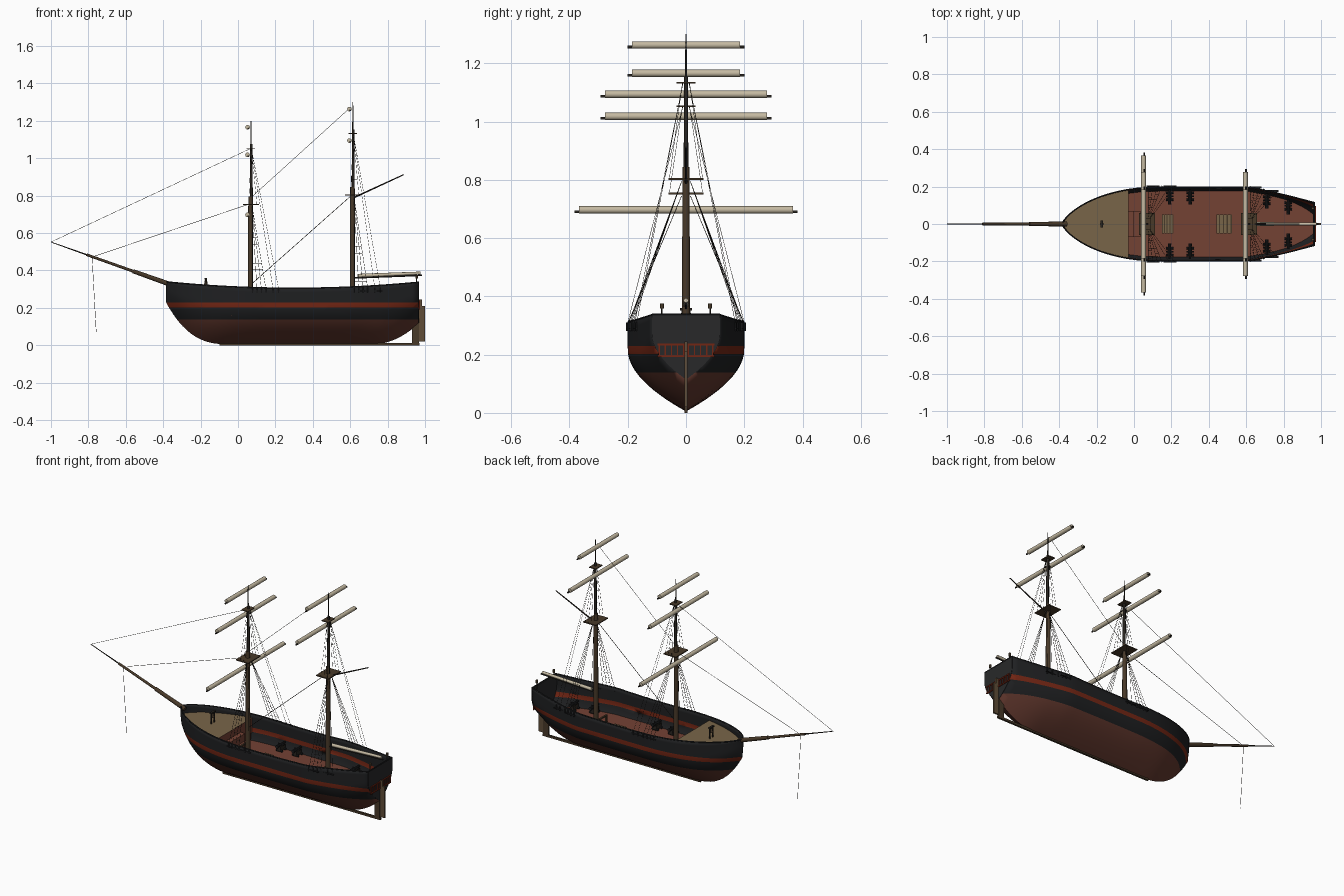
import bpy, bmesh, math
from mathutils import Vector, Matrix

if "Cube" in bpy.data.objects:
    bpy.data.objects.remove(bpy.data.objects["Cube"])

def material(name, rgb):
    m = bpy.data.materials.new(name)
    m.diffuse_color = (*rgb, 1)
    m.use_nodes = True
    m.node_tree.nodes["Principled BSDF"].inputs["Base Color"].default_value = m.diffuse_color
    return m

BLACK = material("black_paint", (.0135, .0142, .0155))
RUST = material("rust_bottom", (.118, .038, .026))
RED = material("red_stripe", (.17, .019, .007))
DECK = material("red_brown_deck", (.175, .054, .034))
TAN = material("tan_planks", (.19, .13, .066))
SAIL = material("furled_canvas", (.56, .49, .36))
WOOD = material("brown_wood", (.065, .041, .022))
RUDDER = material("rudder_brown", (.115, .075, .04))
DARK = material("dark_spar", (.022, .018, .014))
GREY = material("dark_grey_transom", (.021, .0215, .0225))

def finish(name, bm, mats, smooth=True):
    me = bpy.data.meshes.new(name)
    bm.to_mesh(me)
    bm.free()
    for m in mats:
        me.materials.append(m)
    if smooth:
        me.polygons.foreach_set("use_smooth", [True] * len(me.polygons))
        me.set_sharp_from_angle(angle=math.radians(35))
    ob = bpy.data.objects.new(name, me)
    bpy.context.collection.objects.link(ob)
    return ob

def rods(name, mat, segs, n=12):
    """Each seg is (start, end, radius) or (start, end, radius, end radius)."""
    bm = bmesh.new()
    for a, b, r, *e in segs:
        a, b = Vector(a), Vector(b)
        d = b - a
        M = Matrix.Translation((a + b) / 2) @ d.to_track_quat('Z', 'Y').to_matrix().to_4x4()
        bmesh.ops.create_cone(bm, cap_ends=True, segments=n, radius1=r,
                              radius2=e[0] if e else r, depth=d.length, matrix=M)
    return finish(name, bm, [mat])

def boxes(name, mat, items):
    """Each item is (low corner, high corner)."""
    bm = bmesh.new()
    for lo, hi in items:
        lo, hi = Vector(lo), Vector(hi)
        M = Matrix.Translation((lo + hi) / 2) @ Matrix.Diagonal((*(hi - lo), 1))
        bmesh.ops.create_cube(bm, size=1, matrix=M)
    return finish(name, bm, [mat], False)

# Hull lines: sheer, keel and half breadth along x
BOW, STERN, DECK_Z = -.385, .965, .16

def sheer(x):
    return .305 + .073 * (x - .3) ** 2

def keel(x):
    z = .005
    if x < -.03:
        z += .225 * ((-.03 - x) / .355) ** 2.9
    if x > .72:
        z += .11 * ((x - .72) / .245) ** 2
    return z

def beam(x):
    if x < .15:
        return .2 * max(0, 1 - ((.15 - x) / .535) ** 2.2) ** .7
    return .2 - .083 * max(0, (x - .6) / .365) ** 1.2

def half(x, z):
    s = min(max((z - keel(x)) / (sheer(x) - keel(x)), 0), 1)
    return beam(x) * (1 - (1 - min(s / .7, 1)) ** 1.9)

xs = [BOW + .535 * (i / 22) ** 2 for i in range(23)] + [.15 + .815 * i / 24 for i in range(1, 25)]

# Hull shell, painted in height bands
bm = bmesh.new()
N = 18
grid = []
for x in xs:
    row = []
    for j in range(-N, N + 1):
        z = keel(x) + (sheer(x) - keel(x)) * (abs(j) / N) ** 1.3
        row.append(bm.verts.new((x, math.copysign(half(x, z), j), z)))
    grid.append(row)
for a, b in zip(grid, grid[1:]):
    for j in range(2 * N):
        bm.faces.new((a[j], a[j + 1], b[j + 1], b[j]))
bmesh.ops.remove_doubles(bm, verts=bm.verts, dist=1e-5)
for z in (.139, .203, .23):
    bmesh.ops.bisect_plane(bm, geom=bm.verts[:] + bm.edges[:] + bm.faces[:],
                           plane_co=(0, 0, z), plane_no=(0, 0, 1))
for f in bm.faces:
    z = f.calc_center_median().z
    f.material_index = 1 if z < .139 else 2 if .203 < z < .23 else 0
hull = finish("hull", bm, [BLACK, RUST, RED])
mod = hull.modifiers.new("thickness", 'SOLIDIFY')
mod.thickness, mod.offset = .006, -1

# Transom plate
bm = bmesh.new()
ring = []
for j in range(-N, N + 1):
    z = keel(STERN) + (sheer(STERN) - keel(STERN)) * (abs(j) / N) ** 1.3
    ring.append(bm.verts.new((STERN + .002, math.copysign(half(STERN, z), j), z)))
face = bm.faces.new(ring)
ext = bmesh.ops.extrude_face_region(bm, geom=[face])
bmesh.ops.translate(bm, vec=(-.01, 0, 0), verts=[v for v in ext["geom"] if isinstance(v, bmesh.types.BMVert)])
bmesh.ops.recalc_face_normals(bm, faces=bm.faces)
finish("transom", bm, [GREY], False)

# Stern windows: red frames with bars
X0, X1 = STERN + .001, STERN + .007
bars = [((X0, -.097, z), (X1, .097, z + .007)) for z in (.192, .232)]
for s in (-1, 1):
    bars += [((X0, s * y - .002, .193), (X1, s * y + .002, .238)) for y in (.008, .029, .05, .071, .092)]
boxes("stern_windows", RED, bars)

# Rail along the hull top
rail = []
for s in (-1, 1):
    pts = [(x, s * (beam(x) - .003), sheer(x)) for x in xs]
    rail += [(a, b, .0038) for a, b in zip(pts, pts[1:])]
rail.append(((STERN, -beam(STERN), sheer(STERN)), (STERN, beam(STERN), sheer(STERN)), .004))
rods("cap_rail", BLACK, rail, 8)

# Decks follow the hull outline
def deck(name, mat, x0, x1, z):
    bm = bmesh.new()
    px = [x for x in xs if x0 < x < x1 and half(x, z) > .01] + [x1]
    if x0 > BOW:
        px.insert(0, x0)
    side = [(x, half(x, z) - .004) for x in px]
    loop = [(x, -y, z) for x, y in side] + [(x, y, z) for x, y in reversed(side)]
    bm.faces.new([bm.verts.new(p) for p in loop])
    finish(name, bm, [mat], False)

deck("main_deck", DECK, -.04, STERN - .008, DECK_Z)
deck("forecastle_deck", TAN, BOW, -.03, .29)
boxes("forecastle_bulkhead", DECK, [((-.036, -.17, DECK_Z), (-.03, .17, .2895)),
                                    ((-.036, -.178, .2), (-.03, .178, .2895))])
boxes("forecastle_steps", DECK, [((-.03, -.07, DECK_Z), (0, .07, .245)), ((0, -.07, DECK_Z), (.035, .07, .2))])

# Keel, sternpost, rudder
boxes("keel", WOOD, [((-.1, -.006, 0), (.97, .006, .013))])
boxes("sternpost", WOOD, [((.93, -.006, .01), (.967, .006, .13))])
boxes("rudder", RUDDER, [((.969, -.005, .02), (1, .005, .21)), ((.969, -.005, .21), (.985, .005, .245))])

# Deck gratings
for name, x, w in (("fore_grating", .18, .03), ("main_grating", .482, .042)):
    n = 4
    slats = [((x - w + 2 * w * i / n, -.05, DECK_Z), (x - w + 2 * w * (i + .65) / n, .05, DECK_Z + .015)) for i in range(n)]
    boxes(name, TAN, slats)
    boxes(name + "_bed", WOOD, [((x - w, -.05, DECK_Z), (x + w, .05, DECK_Z + .008))])

# Cannons
barrels, carriages = [], []
for x in (.19, .30, .71, .825):
    for s in (-1, 1):
        y, z = half(x, .18) - .045, DECK_Z + .04
        barrels.append(((x, s * (y - .045), z), (x, s * (y + .035), z), .01, .006))
        barrels.append(((x - .02, s * y, z), (x + .02, s * y, z), .004))
        for d in (-.018, .018):
            barrels.append(((x - .02, s * (y + d), z - .032), (x + .02, s * (y + d), z - .032), .007))
        ya, yb = sorted((s * (y - .025), s * (y + .025)))
        carriages.append(((x - .011, ya, z - .034), (x + .011, yb, z - .006)))
rods("cannon_barrels", BLACK, barrels, 10)
boxes("cannon_carriages", DARK, carriages)

# Bell post and stern lanterns
boxes("bell_post", DARK, [((-.175, -.016, .29), (-.168, -.01, .355)), ((-.175, .01, .29), (-.168, .016, .355)),
                          ((-.178, -.02, .352), (-.165, .02, .36))])
rods("bell", WOOD, [((-.1715, 0, .325), (-.1715, 0, .352), .01, .005)])
rods("lantern_stems", DARK, [((.955, s * .083, .32), (.955, s * .083, .36), .003) for s in (-1, 1)], 8)
rods("lanterns", RUDDER, [((.955, s * .083, .358), (.955, s * .083, .376), .007) for s in (-1, 1)], 8)

# Bowsprit with jib boom and martingale
def bz(x):
    return .552 - .355 * (x + 1)

def spar(x0, x1, r0, r1):
    return ((x0, 0, bz(x0)), (x1, 0, bz(x1)), r0, r1)

rods("bowsprit", WOOD, [spar(-.36, -.56, .013, .011), spar(-.5, -.81, .008, .007)])
rods("jib_boom", DARK, [spar(-.78, -1, .004, .002)])
rods("martingale", DARK, [((-.78, 0, .47), (-.758, 0, .07), .001)], 6)

# Masts, tops, yards with furled sails, shrouds
def mast(label, x, top, cross, tip, yards):
    rods(label + "_lower_mast", WOOD, [((x, 0, DECK_Z), (x, 0, top + .04), .0145, .012)], 16)
    rods(label + "_topmast", DARK, [((x + .004, 0, top - .02), (x + .004, 0, cross + .02), .0085, .0065),
                                    ((x + .002, 0, cross - .02), (x + .002, 0, tip), .004, .002)])
    boxes(label + "_top", WOOD, [((x - .04, -.06, top - .005), (x + .045, .06, top + .001))])
    boxes(label + "_crosstrees", WOOD, [((x - .022, -.032, cross - .004), (x + .024, .032, cross + .001))])
    z = DECK_Z + .045
    boxes(label + "_fife_rail", WOOD, [((x - .04, -.055, z), (x - .03, .055, z + .008)),
                                       ((x - .04, -.055, DECK_Z), (x - .03, -.047, z)),
                                       ((x - .04, .047, DECK_Z), (x - .03, .055, z))])
    rods(label + "_yards", DARK, [((x - .013, -w - .015, z - .007), (x - .013, w + .015, z - .007), .0045)
                                  for z, w in yards])
    rods(label + "_furled_sails", SAIL, [((x - .016, -w, z), (x - .016, w, z), .0125) for z, w in yards], 16)
    lines, blocks, plates = [], [], []
    for s in (-1, 1):
        def foot(dx):
            return Vector((x + dx, s * (half(x + dx, .29) + .002), .302))
        def web(lows, highs, count, r):
            lines.extend((a, b, r) for a, b in zip(lows, highs))
            for i in range(1, count):
                t = i / count
                lines.append((lows[0].lerp(highs[0], t), lows[-1].lerp(highs[-1], t), .0006))
        lows = [foot(d) for d in (.01, .034, .058, .082)]
        web(lows, [Vector((x + .008, s * .015, top - .01))] * 4, 13, .001)
        edge = [Vector((x + d, s * .057, top)) for d in (-.01, .012, .034)]
        web(edge, [Vector((x + .004, s * .012, cross))] * 3, 8, .0007)
        stays = [foot(.12), foot(.15)]
        lines.extend((p, (x + .004, s * .01, cross), .0008) for p in stays)
        for p in lows + stays:
            blocks.append((p - Vector((0, 0, .02)), p + Vector((0, 0, .008)), .0035))
        for dx in (.03, .12):
            y = abs(foot(dx).y)
            a, b = sorted((s * (y - .006), s * (y + .004)))
            plates.append(((x + dx - .03, a, .288), (x + dx + .04, b, .292)))
    rods(label + "_shrouds", DARK, lines, 5)
    rods(label + "_deadeyes", BLACK, blocks, 6)
    boxes(label + "_channels", BLACK, plates)

mast("fore", .067, .755, 1.055, 1.2, [(.697, .367), (1.018, .278), (1.166, .185)])
mast("main", .612, .805, 1.135, 1.3, [(1.094, .278), (1.263, .185)])

# Stays between masts and bowsprit
rods("stays", DARK, [((-1, 0, .552), (.063, 0, 1.05), .001), ((-.78, 0, .472), (.06, 0, .755), .0012),
                     ((.075, 0, .33), (.605, 0, .8), .0015), ((.07, 0, .79), (.605, 0, 1.275), .001)], 6)

# Gaff, boom and furled spanker
rods("gaff", DARK, [((.62, 0, .79), (.885, 0, .912), .0045, .003)])
rods("boom", DARK, [((.62, 0, .36), (.985, 0, .374), .004)])
rods("furled_spanker", SAIL, [((.64, 0, .372), (.975, 0, .386), .01, .008)])
